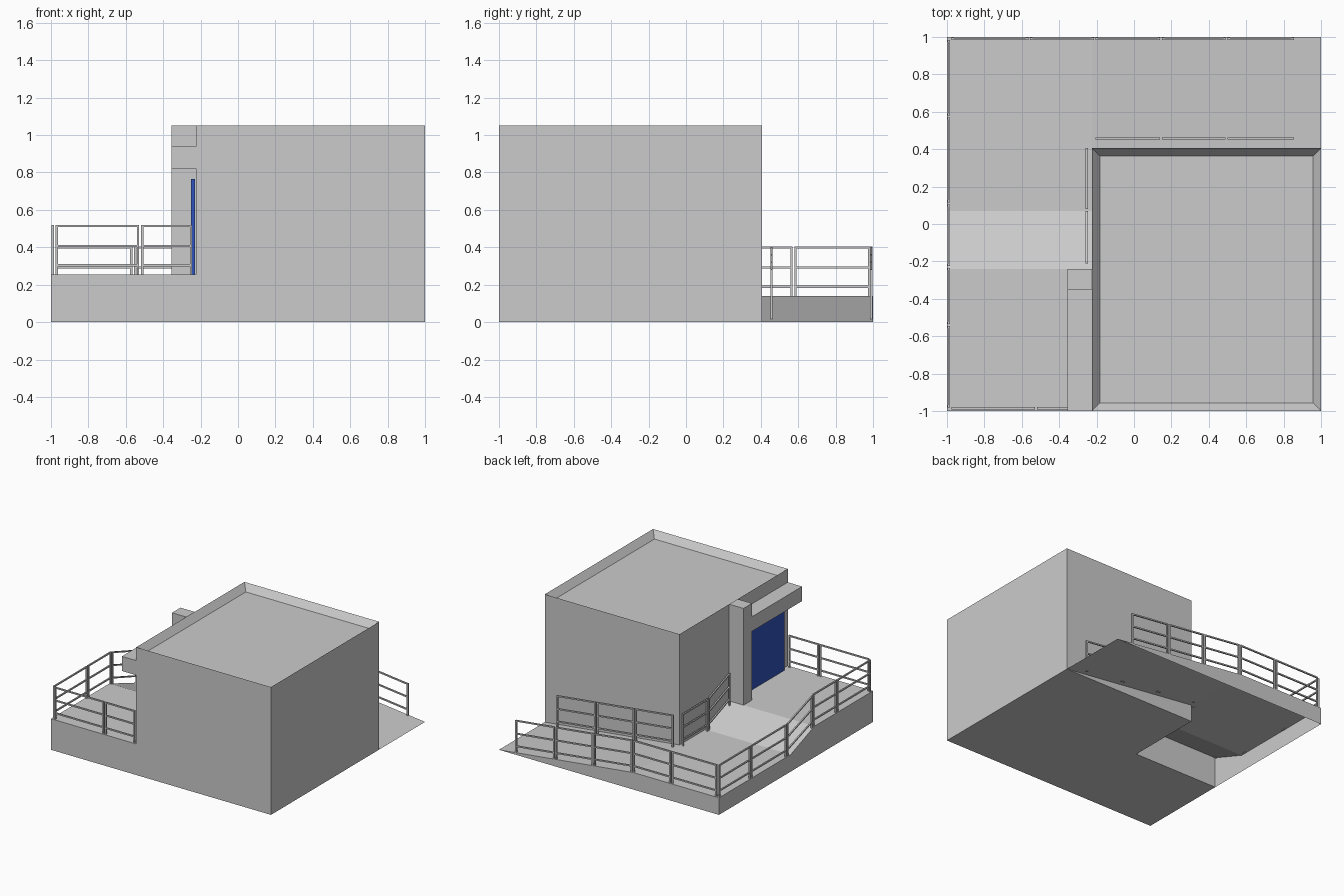
import bpy, bmesh
from mathutils import Vector

if "Cube" in bpy.data.objects:
    bpy.data.objects.remove(bpy.data.objects["Cube"])

TOP, LOW = 0.255, 0.14          # upper deck and landing heights
WALL, BACK = -0.225, 0.405      # building's left and back faces
SLOPE_A, SLOPE_B = -0.24, 0.07  # side slope start and end in y


def finish(name, bm):
    mesh = bpy.data.meshes.new(name)
    bm.to_mesh(mesh)
    bm.free()
    ob = bpy.data.objects.new(name, mesh)
    bpy.context.collection.objects.link(ob)
    return ob


def add_box(bm, lo, hi):
    lo, hi = Vector(lo), Vector(hi)
    verts = bmesh.ops.create_cube(bm, size=1)["verts"]
    for v in verts:
        v.co = Vector(((lo[i] + hi[i]) / 2 + v.co[i] * (hi[i] - lo[i]) for i in range(3)))


def box(name, lo, hi):
    bm = bmesh.new()
    add_box(bm, lo, hi)
    return finish(name, bm)


# Building with sloped parapet around a sunken roof
bm = bmesh.new()
add_box(bm, (WALL, -1, 0), (1, BACK, 1.05))
bm.normal_update()
roof = max(bm.faces, key=lambda f: f.calc_center_median().z)
bmesh.ops.inset_individual(bm, faces=[roof], thickness=0.06)
for v in roof.verts:
    v.co.z -= 0.055
finish("building", bm)

# Entrance: raised deck, pillar, canopy and blue door
box("upper_deck", (-1, -1, 0), (WALL, SLOPE_A, TOP))
box("entrance_pillar", (-0.355, -0.35, TOP), (WALL, SLOPE_A, 1.05))
box("entrance_canopy", (-0.355, -1, 0.82), (WALL, -0.35, 0.94))
door = box("door", (-0.252, -0.92, TOP), (-0.23, -0.43, 0.765))
blue = bpy.data.materials.new("door_blue")
blue.diffuse_color = (0.03, 0.09, 0.5, 1)
blue.use_nodes = True
blue.node_tree.nodes["Principled BSDF"].inputs["Base Color"].default_value = blue.diffuse_color
door.data.materials.append(blue)

# Open-bottomed walkway: side slope, landing, back ramp and outer skirts
bm = bmesh.new()
for pts in (
    [(-1, SLOPE_A, TOP), (WALL, SLOPE_A, TOP), (WALL, SLOPE_B, LOW), (-1, SLOPE_B, LOW)],
    [(-1, SLOPE_B, LOW), (WALL, SLOPE_B, LOW), (WALL, BACK, LOW), (WALL, 1, LOW), (-1, 1, LOW)],
    [(WALL, BACK, LOW), (1, BACK, 0), (1, 1, 0), (WALL, 1, LOW)],
    [(-1, SLOPE_A, 0), (-1, SLOPE_A, TOP), (-1, SLOPE_B, LOW), (-1, 1, LOW), (-1, 1, 0)],
    [(-1, 1, 0), (-1, 1, LOW), (WALL, 1, LOW), (1, 1, 0)],
):
    bm.faces.new([bm.verts.new(p) for p in pts])
bmesh.ops.remove_doubles(bm, verts=bm.verts, dist=1e-4)
finish("walkway_and_ramp", bm)


def floor_z(x, y):
    if x > WALL and y > BACK:
        return LOW * (1 - x) / (1 - WALL)
    t = min(max((y - SLOPE_A) / (SLOPE_B - SLOPE_A), 0), 1)
    return TOP + (LOW - TOP) * t


def rail(bm, a, b, w=0.011):
    # Bar between two points with vertical end faces
    run = Vector((b.x - a.x, b.y - a.y, 0)).normalized()
    side = Vector((-run.y, run.x, 0)) * w / 2
    up = Vector((0, 0, w / 2))
    ends = [[bm.verts.new(p + s * side + u * up)
             for s, u in ((-1, -1), (1, -1), (1, 1), (-1, 1))] for p in (a, b)]
    for i in range(4):
        j = (i + 1) % 4
        bm.faces.new((ends[0][i], ends[0][j], ends[1][j], ends[1][i]))
    bm.faces.new(ends[0][::-1])
    bm.faces.new(ends[1])


def railing(name, stations):
    # One panel per pair of stations, each with its own end posts and three rails
    bm = bmesh.new()
    for p, q in zip(stations, stations[1:]):
        p, q = Vector((*p, 0)), Vector((*q, 0))
        gap = (q - p).normalized() * 0.011
        p, q = p + gap, q - gap
        for e in (p, q):
            e.z = floor_z(e.x, e.y)
            r = 0.006
            add_box(bm, (e.x - r, e.y - r, e.z - 0.005), (e.x + r, e.y + r, e.z + 0.263))
        for h in (0.049, 0.152, 0.258):
            up = Vector((0, 0, h))
            rail(bm, p + up, q + up)
    bmesh.ops.recalc_face_normals(bm, faces=bm.faces)
    finish(name, bm)


# Railings
E = 0.99
railing("front_railing", [(-0.98, -E + 0.005), (-0.523, -E + 0.005), (-0.24, -E + 0.005)])
railing("side_railing", [(-E, y) for y in (-0.985, -0.54, -0.23, 0.11, 0.575, 0.99)])
ramp_x = (-0.21, 0.145, 0.495, 0.86)
railing("back_railing", [(x, E) for x in (-0.98, -0.56) + ramp_x])
railing("ramp_inner_railing", [(x, 0.457) for x in ramp_x])
railing("slope_inner_railing", [(-0.253, y) for y in (-0.215, 0.075, 0.41)])
